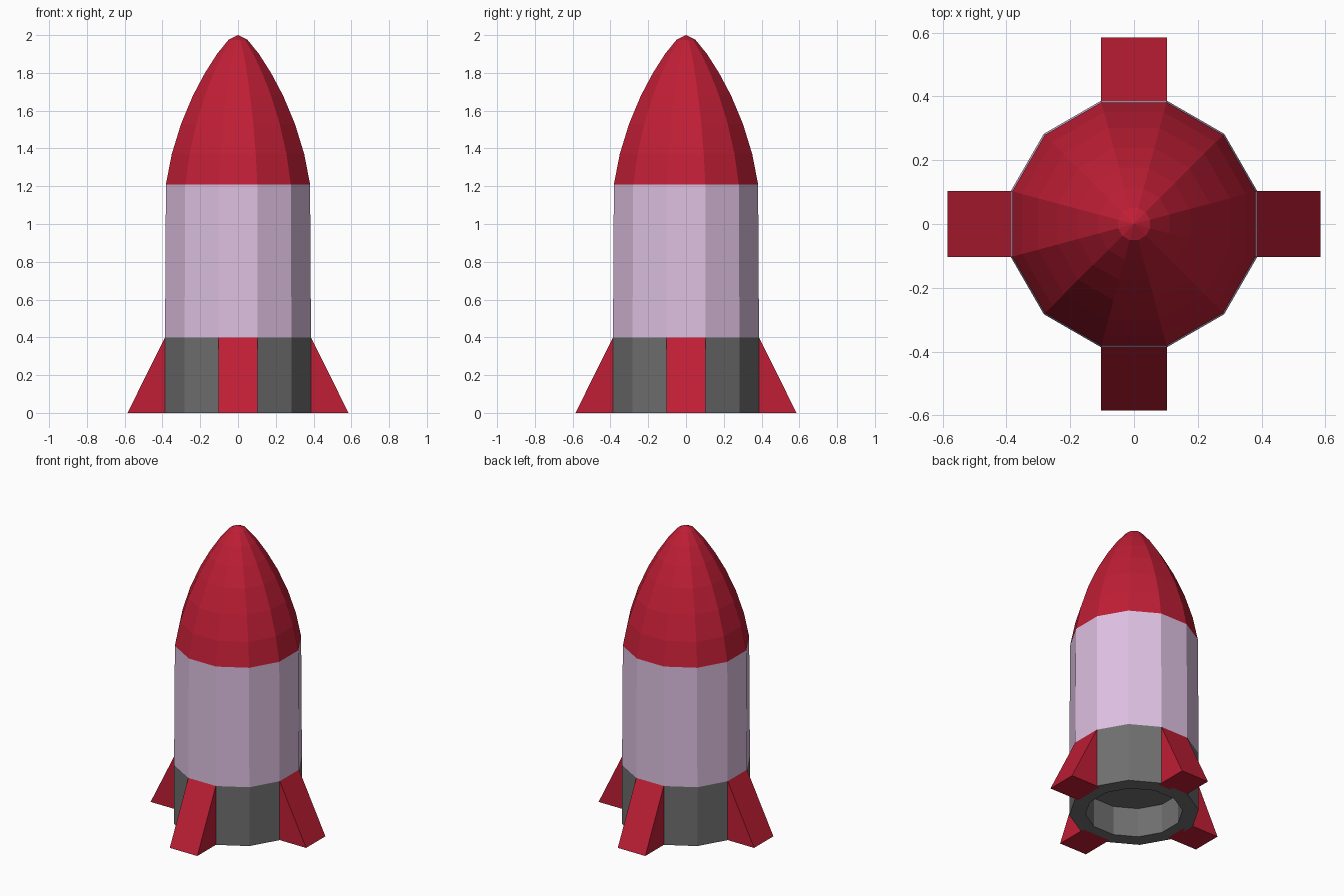
import bpy, bmesh
from math import cos, sin, pi, radians

if "Cube" in bpy.data.objects:
    bpy.data.objects.remove(bpy.data.objects["Cube"])

SIDES = 12
R = 0.4
APO = R * cos(pi / SIDES)      # centre of each flat side
HALF = R * sin(pi / SIDES)     # half the width of a flat side


def material(name, rgb):
    m = bpy.data.materials.new(name)
    m.diffuse_color = (*rgb, 1)
    m.use_nodes = True
    m.node_tree.nodes["Principled BSDF"].inputs["Base Color"].default_value = m.diffuse_color
    return m


def finish(name, bm, mat):
    bmesh.ops.recalc_face_normals(bm, faces=bm.faces)
    me = bpy.data.meshes.new(name)
    bm.to_mesh(me)
    bm.free()
    me.materials.append(mat)
    ob = bpy.data.objects.new(name, me)
    bpy.context.collection.objects.link(ob)
    return ob


def lathe(name, profile, mat):
    """Spin (radius, z) points into a closed twelve-sided solid."""
    bm = bmesh.new()
    rings = []
    for r, z in profile:
        n = SIDES if r > 0 else 1
        rings.append([bm.verts.new((r * cos(a), r * sin(a), z))
                      for a in (radians(15) + 2 * pi * i / SIDES for i in range(n))])
    for a, b in zip(rings, rings[1:]):
        for i in range(SIDES):
            j = (i + 1) % SIDES
            if len(b) == 1:
                bm.faces.new((a[i], a[j], b[0]))
            else:
                bm.faces.new((a[i], a[j], b[j], b[i]))
    for ring in (rings[0], rings[-1]):
        if len(ring) > 1:
            bm.faces.new(ring)
    return finish(name, bm, mat)


red = material("red", (0.53, 0.013, 0.036))
lilac = material("lilac", (0.73, 0.53, 0.76))
grey = material("dark grey", (0.16, 0.16, 0.16))

# Engine section with the recessed exhaust underneath
lathe("engine_section", [(0.3, 0.2), (0.3, 0), (R, 0), (R, 0.4)], grey)

# Hull, very slightly tapered
lathe("hull", [(R, 0.4), (0.395, 1.21)], lilac)

# Rounded nose cone
lathe("nose_cone", [(0.395, 1.21), (0.363, 1.37), (0.312, 1.53), (0.247, 1.68),
                    (0.181, 1.80), (0.115, 1.90), (0.052, 1.975), (0, 2.0)], red)

# Four wedge fins, one on each main side
for k, side in enumerate(("right", "back", "left", "front")):
    bm = bmesh.new()
    pts = [(0.36, 0), (0.585, 0), (APO, 0.4), (0.36, 0.4)]
    face = bm.faces.new([bm.verts.new((x, -HALF, z)) for x, z in pts])
    ext = bmesh.ops.extrude_face_region(bm, geom=[face], use_keep_orig=True)
    bmesh.ops.translate(bm, vec=(0, 2 * HALF, 0),
                        verts=[v for v in ext["geom"] if isinstance(v, bmesh.types.BMVert)])
    fin = finish(side + "_fin", bm, red)
    fin.rotation_euler.z = k * pi / 2
